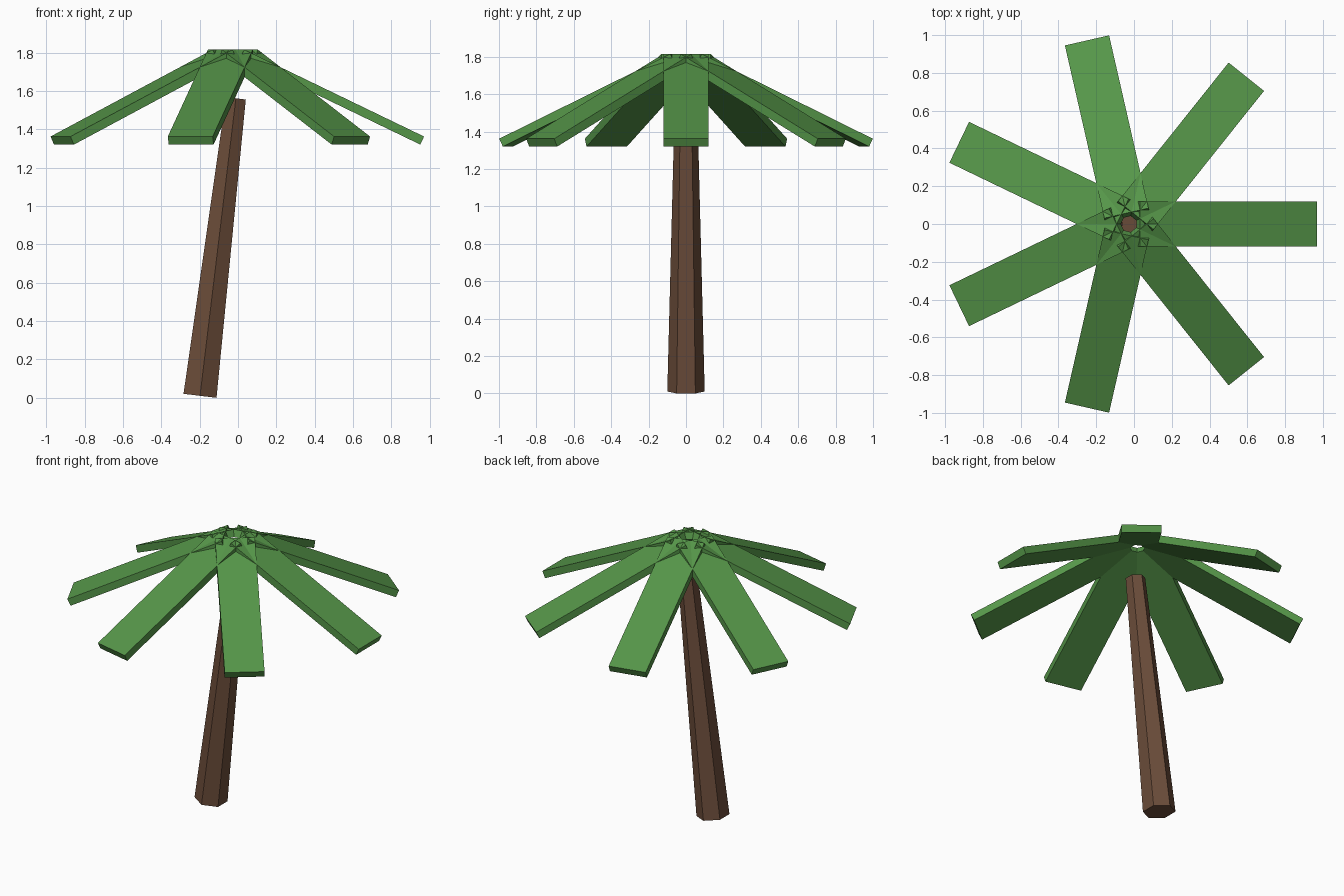
import bpy
import math
from mathutils import Matrix, Vector

if "Cube" in bpy.data.objects:
    bpy.data.objects.remove(bpy.data.objects["Cube"])


def material(name, rgb):
    m = bpy.data.materials.new(name)
    m.diffuse_color = (*rgb, 1.0)
    m.use_nodes = True
    m.node_tree.nodes["Principled BSDF"].inputs["Base Color"].default_value = m.diffuse_color
    return m


def make_object(name, verts, faces, mat):
    mesh = bpy.data.meshes.new(name)
    mesh.from_pydata(verts, [], faces)
    mesh.materials.append(mat)
    obj = bpy.data.objects.new(name, mesh)
    bpy.context.collection.objects.link(obj)
    return obj


brown = material("trunk_brown", (0.147, 0.073, 0.042))
green = material("leaf_green", (0.092, 0.305, 0.066))

# Trunk: leaning, tapered six-sided column
TILT, LENGTH = 0.12, 1.562
lean = Matrix.Translation((-0.198, 0, 0.0104)) @ Matrix.Rotation(TILT, 4, 'Y')
verts = []
for r, z in ((0.10, 0.0), (0.06, LENGTH)):
    for i in range(6):
        a = math.pi / 2 + i * math.pi / 3
        verts.append(lean @ Vector((r * math.cos(a), r * math.sin(a), z)))
faces = [(i, (i + 1) % 6, (i + 1) % 6 + 6, i + 6) for i in range(6)]
faces += [tuple(range(5, -1, -1)), tuple(range(6, 12))]
make_object("trunk", verts, faces, brown)

# Leaves: seven drooping planks in a ring around the crown
CROWN_X, COUNT, HALF_WIDTH = -0.027, 7, 0.12
# side profile (radius, height): upper inner, upper outer, lower outer, lower inner
profile = ((0.059, 1.815), (0.997, 1.362), (0.977, 1.320), (0.039, 1.773))
for k in range(COUNT):
    turn = Matrix.Translation((CROWN_X, 0, 0)) @ Matrix.Rotation(k * math.tau / COUNT, 4, 'Z')
    verts = [turn @ Vector((r, s * HALF_WIDTH, z)) for s in (-1, 1) for r, z in profile]
    faces = [(3, 2, 1, 0), (4, 5, 6, 7)]
    faces += [(i, (i + 1) % 4, (i + 1) % 4 + 4, i + 4) for i in range(4)]
    make_object(f"leaf_{k + 1}", verts, faces, green)
